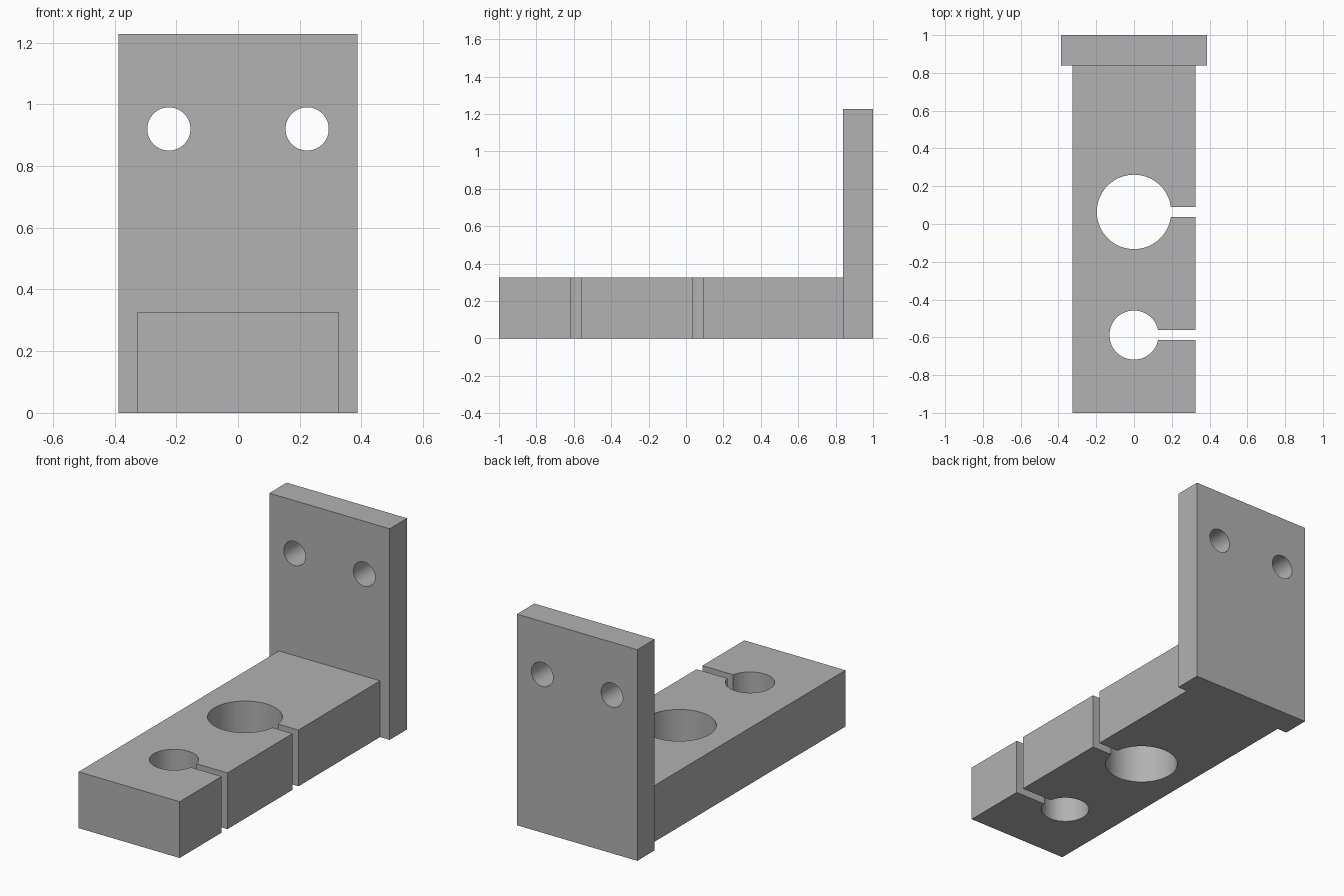
import bpy
from math import pi, radians

cube = bpy.data.objects.get("Cube")
if cube:
    bpy.data.objects.remove(cube, do_unlink=True)

grey = bpy.data.materials.new("plain grey")
grey.use_nodes = True
colour = (0.445, 0.445, 0.445, 1)
grey.diffuse_color = colour
grey.node_tree.nodes["Principled BSDF"].inputs["Base Color"].default_value = colour


def block(name, low, high):
    """Box between two opposite corners."""
    bpy.ops.mesh.primitive_cube_add(size=1, location=[(a + b) / 2 for a, b in zip(low, high)])
    ob = bpy.context.object
    ob.name = name
    ob.scale = [b - a for a, b in zip(low, high)]
    bpy.ops.object.transform_apply(location=False, rotation=False, scale=True)
    ob.data.materials.append(grey)
    return ob


def drill(name, centre, radius, tilt=0):
    """Cylindrical cutter."""
    bpy.ops.mesh.primitive_cylinder_add(vertices=64, radius=radius, depth=1,
                                        location=centre, rotation=(tilt, 0, 0))
    ob = bpy.context.object
    ob.name = name
    ob.data.materials.append(grey)
    return ob


def cut(target, cutters):
    """Subtract each cutter, then smooth only the round walls."""
    bpy.ops.object.select_all(action="DESELECT")
    bpy.context.view_layer.objects.active = target
    target.select_set(True)
    for cutter in cutters:
        cutter.hide_render = True
        mod = target.modifiers.new("cut", "BOOLEAN")
        mod.operation = "DIFFERENCE"
        mod.solver = "EXACT"
        mod.object = cutter
        bpy.ops.object.modifier_apply(modifier=mod.name)
        bpy.data.objects.remove(cutter, do_unlink=True)
    bpy.ops.object.shade_smooth_by_angle(angle=radians(30))


# Upright mounting plate with two screw holes
plate = block("mounting_plate", (-0.387, 0.84, 0), (0.387, 1, 1.227))
cut(plate, [drill("screw_cutter", (side * 0.224, 0.92, 0.92), 0.07, pi / 2)
            for side in (-1, 1)])

# Horizontal arm with two clamp bores, each slotted out to the left side
arm = block("clamp_arm", (-0.325, -1, 0), (0.325, 0.84, 0.327))
cutters = []
for y, radius in ((0.064, 0.197), (-0.588, 0.13)):
    cutters.append(drill("bore_cutter", (0, y, 0.16), radius))
    cutters.append(block("slot_cutter", (0, y - 0.027, -0.1), (0.5, y + 0.027, 0.5)))
cut(arm, cutters)
